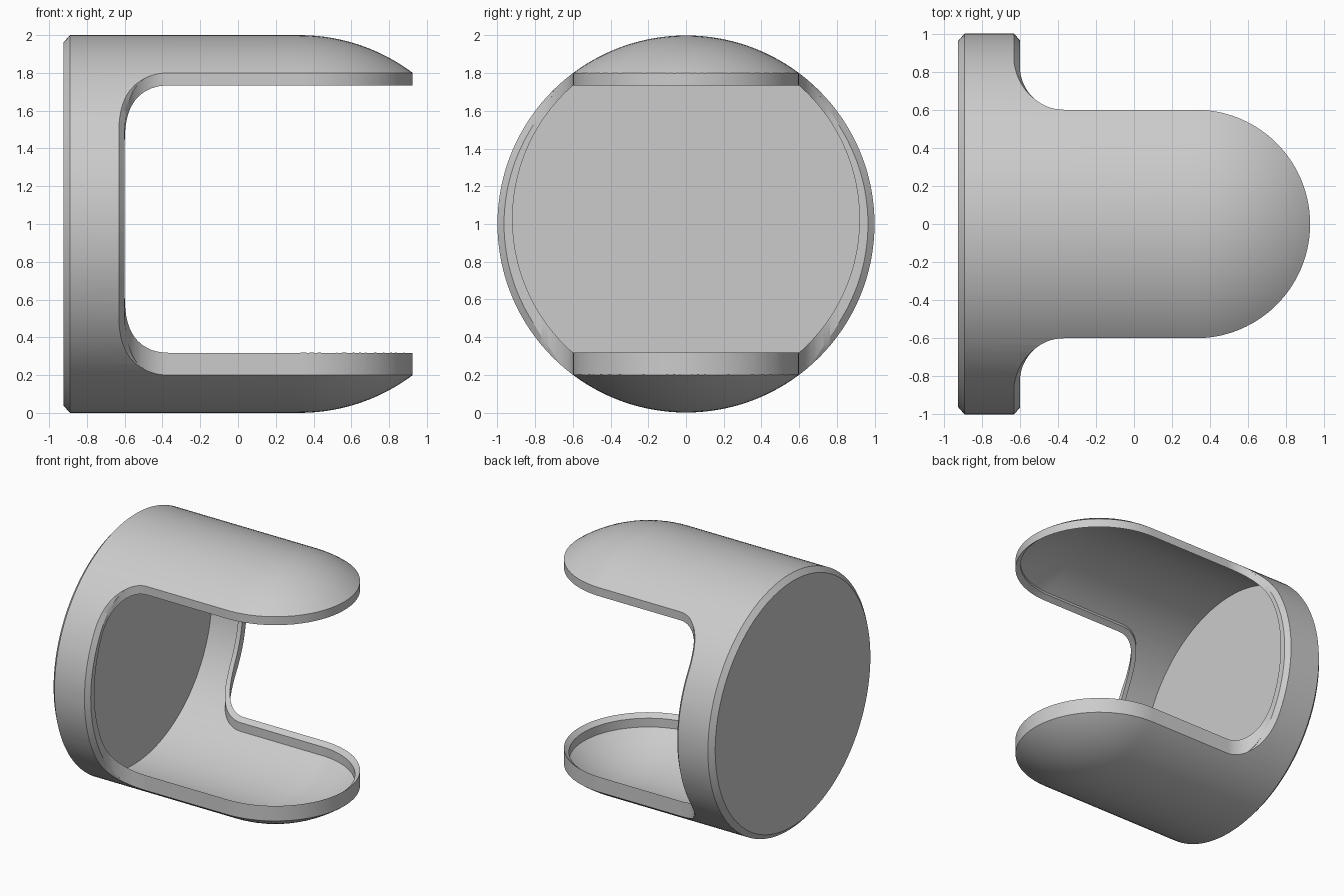
import bpy, bmesh
from math import sin, cos, pi, sqrt, radians

if "Cube" in bpy.data.objects:
    bpy.data.objects.remove(bpy.data.objects["Cube"])

SEG = 128          # segments round the barrel
CX = 0.325         # centre of the domed end
XE, W, F = -0.60, 0.60, 0.23   # collar edge, half width of tongues, fillet radius


def make(name, rings, closed_sections=True):
    """Closed solid from a list of equal-length rings, with end caps."""
    bm = bmesh.new()
    vs = [[bm.verts.new(p) for p in r] for r in rings]
    n = len(rings[0])
    for a, b in zip(vs, vs[1:]):
        for i in range(n):
            j = (i + 1) % n
            bm.faces.new((a[i], a[j], b[j], b[i]))
    bm.faces.new(vs[0])
    bm.faces.new(vs[-1])
    bmesh.ops.remove_doubles(bm, verts=bm.verts, dist=1e-5)
    bmesh.ops.recalc_face_normals(bm, faces=bm.faces)
    me = bpy.data.meshes.new(name)
    bm.to_mesh(me)
    bm.free()
    ob = bpy.data.objects.new(name, me)
    bpy.context.collection.objects.link(ob)
    return ob


def capsule(name, start, ry, rz, cz):
    """Barrel along x with a round far end; start = [(x, radius factor)]."""
    prof = start + [(CX + ry * sin(a), cos(a))
                    for a in (radians(87.5) * i / 32 for i in range(33))]
    return make(name, [[(x, ry * k * cos(2 * pi * i / SEG),
                         cz + rz * k * sin(2 * pi * i / SEG))
                        for i in range(SEG)] for x, k in prof])


def plan_prism(name, d=0.0):
    """Tongue-and-collar outline seen from above, inset by d, extruded in z."""
    xe, w, f = XE - d, W - d, F + d
    half = [(-1.2, 1.3), (xe, 1.3)]
    half += [(xe + f - f * cos(a), w + f - f * sin(a))
             for a in (pi / 2 * i / 16 for i in range(17))]
    half += [(CX + w * sin(a), w * cos(a))
             for a in (pi / 2 * i / 28 for i in range(28))]
    pts = half + [(CX + w, 0)] + [(x, -y) for x, y in reversed(half)]
    return make(name, [[(x, y, z) for x, y in pts] for z in (-0.5, 2.5)])


def chamfer_wedge(name, side):
    """Wedge that bevels the collar's outer edge and fades along the fillet."""
    rings = []
    for i in range(41):
        a = radians(-50 + 2.5 * i)
        y = cos(a)
        xp = XE
        if y < W + F:
            xp = XE + F - sqrt(F * F - (W + F - y) ** 2)
        k = min(1.0, max(0.03, (50 - abs(-50 + 2.5 * i)) / 18))
        sec = [(xp - 0.045 * k, 1 + 0.0175 * k),
               (xp + 0.015 * k, 1 - 0.0525 * k),
               (xp + 0.1, 1 + 0.0175 * k)]
        rings.append([(x, side * r * cos(a), 1 + r * sin(a)) for x, r in sec])
    return make(name, rings)


def boolean(ob, cutter, op):
    m = ob.modifiers.new("cut", 'BOOLEAN')
    m.object, m.operation, m.solver = cutter, op, 'EXACT'
    bpy.context.view_layer.objects.active = ob
    bpy.ops.object.modifier_apply(modifier=m.name)
    bpy.data.objects.remove(cutter)


# Outer body: bevelled flat back, barrel, domed end
body = capsule("holder_body", [(-0.925, 0.96), (-0.89, 1.0)], 1.0, 1.0, 1.0)
boolean(body, plan_prism("outline"), 'INTERSECT')

# Bevel on both outer collar edges
for s in (1, -1):
    boolean(body, chamfer_wedge("collar_bevel", s), 'DIFFERENCE')

# Opening bounded by the rim lip
boolean(body, capsule("opening", [(-0.893, 1.0)], 0.92, 0.934, 1.026), 'DIFFERENCE')

# Deeper pocket behind the lip, leaving a thin shell
pocket = capsule("pocket", [(-0.90, 1.0)], 0.963, 0.963, 1.0)
boolean(pocket, plan_prism("inset_outline", 0.036), 'INTERSECT')
boolean(body, pocket, 'DIFFERENCE')

# Smooth curved skin, crisp rims
bpy.ops.object.select_all(action='DESELECT')
body.select_set(True)
bpy.context.view_layer.objects.active = body
bpy.ops.object.shade_smooth_by_angle(angle=radians(25))
